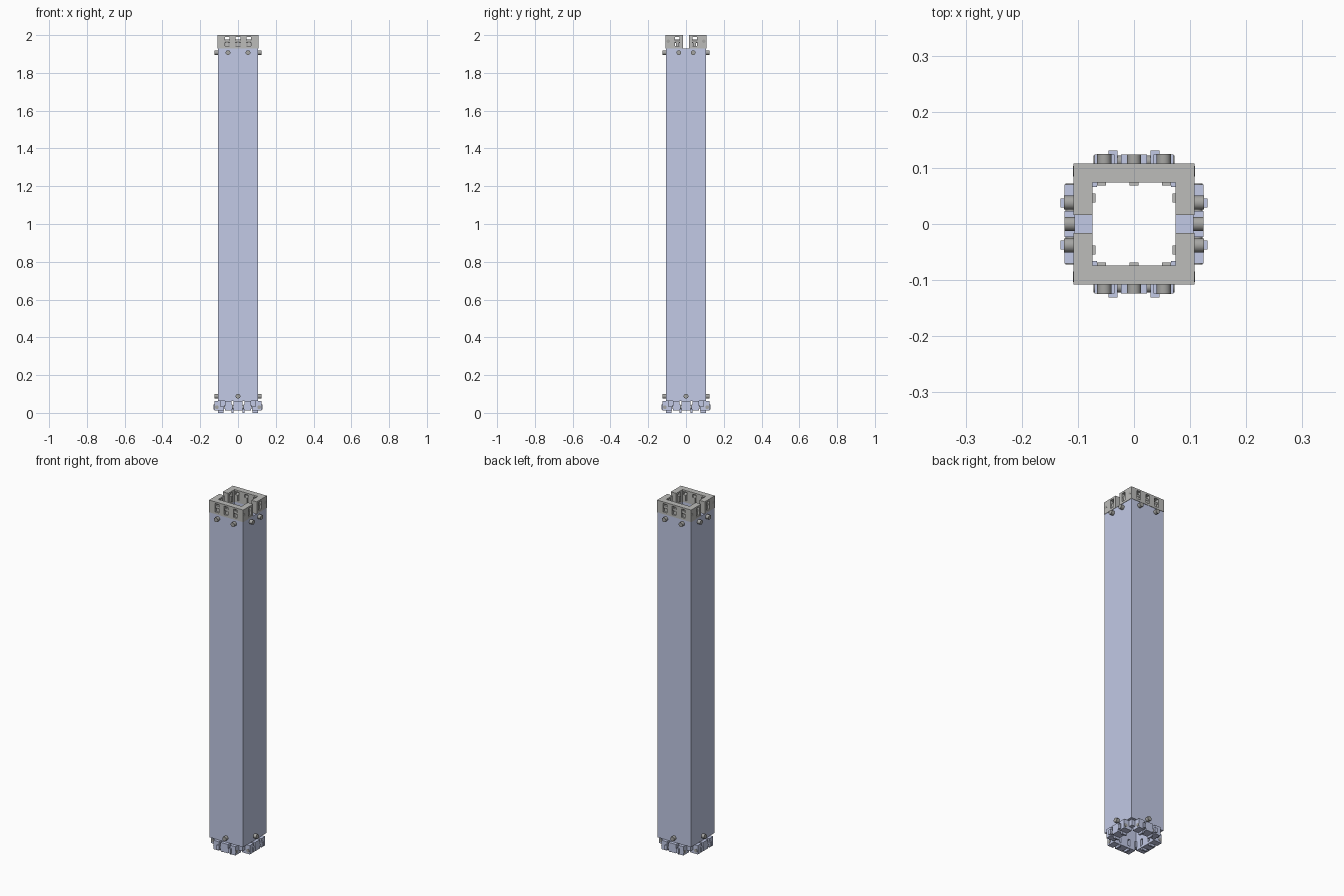
import bpy, bmesh, math
from mathutils import Matrix, Vector

if "Cube" in bpy.data.objects:
    bpy.data.objects.remove(bpy.data.objects["Cube"])


def material(name, srgb):
    m = bpy.data.materials.new(name)
    m.diffuse_color = [((c + 0.055) / 1.055) ** 2.4 for c in srgb] + [1.0]
    m.use_nodes = True
    m.node_tree.nodes["Principled BSDF"].inputs["Base Color"].default_value = m.diffuse_color
    return m


BLUE = material("pale blue", (0.76, 0.79, 0.90))
GREY = material("light grey", (0.74, 0.74, 0.73))
STEEL = material("steel grey", (0.65, 0.65, 0.64))


def box(bm, x, y, z):
    """Box from three (low, high) ranges."""
    size = Matrix.Diagonal((x[1] - x[0], y[1] - y[0], z[1] - z[0], 1))
    mid = Matrix.Translation((sum(x) / 2, sum(y) / 2, sum(z) / 2))
    bmesh.ops.create_cube(bm, size=1, matrix=mid @ size)


def rod(bm, a, b, r):
    """Cylinder between two points."""
    a, b = Vector(a), Vector(b)
    turn = (b - a).to_track_quat('Z', 'Y').to_matrix().to_4x4()
    bmesh.ops.create_cone(bm, cap_ends=True, segments=20, radius1=r, radius2=r,
                          depth=(b - a).length,
                          matrix=Matrix.Translation((a + b) / 2) @ turn)


def finish(bm, name, mat, turns=(0,)):
    """Make an object, repeated around z by the given quarter turns."""
    me = bpy.data.meshes.new(name)
    bm.to_mesh(me)
    bm.free()
    me.materials.append(mat)
    for t in turns:
        ob = bpy.data.objects.new(name, me if t == turns[0] else me.copy())
        ob.rotation_euler.z = t * math.pi / 2
        bpy.context.collection.objects.link(ob)
        bpy.ops.object.select_all(action='DESELECT')
        ob.select_set(True)
        bpy.context.view_layer.objects.active = ob
        bpy.ops.object.shade_smooth_by_angle(angle=math.radians(35))


OUT, INN, TUBE = 0.108, 0.074, 0.106
ALL = (0, 1, 2, 3)

# Long square tube, extruded from a ring profile
bm = bmesh.new()
rings = []
for r in (TUBE, INN):
    for z in (0.063, 1.93):
        rings.append([bm.verts.new((sx * r, sy * r, z))
                      for sx, sy in ((-1, -1), (1, -1), (1, 1), (-1, 1))])
for a, b in ((0, 1), (1, 3), (3, 2), (2, 0)):
    for i in range(4):
        j = (i + 1) % 4
        bm.faces.new((rings[a][i], rings[a][j], rings[b][j], rings[b][i]))
bmesh.ops.recalc_face_normals(bm, faces=bm.faces)
finish(bm, "square_tube", BLUE)

# Top cap half: slotted wall with two short side walls
LOW, HIGH = (1.93, 1.942), (1.99, 2.0)
MID = (LOW[1], HIGH[0])
bm = bmesh.new()
wall = (-OUT, -INN)
for z in (LOW, HIGH):
    box(bm, (-OUT, OUT), wall, z)
for x in ((-OUT, -0.07), (-0.046, -0.012), (0.012, 0.046), (0.07, OUT)):
    box(bm, x, wall, MID)
for s in (-1, 1):
    side = tuple(sorted((s * INN, s * OUT)))
    for z in (LOW, HIGH):
        box(bm, side, (-INN, -0.016), z)
    for y in ((-INN, -0.058), (-0.034, -0.016)):
        box(bm, side, y, MID)
finish(bm, "top_cap_half", GREY, (0, 2))

# Cross pins and latch tabs inside the cap slots
bm = bmesh.new()
rod(bm, (-0.1084, -0.094, 1.967), (0.1084, -0.094, 1.967), 0.009)
for s in (-1, 1):
    rod(bm, (s * 0.092, -0.07, 1.967), (s * 0.092, -0.03, 1.967), 0.009)
finish(bm, "cap_pins", STEEL, (0, 2))
bm = bmesh.new()
for x in (-0.058, 0, 0.058):
    box(bm, (x - 0.008, x + 0.008), (-0.1, -0.069), (1.942, 1.975))
for s in (-1, 1):
    side = tuple(sorted((s * 0.069, s * 0.1)))
    box(bm, side, (-0.054, -0.038), (1.942, 1.975))
finish(bm, "cap_latches", GREY, (0, 2))


def screw(bm, x, z, tip):
    rod(bm, (x, -0.076, z), (x, -tip, z), 0.0125)


# Screw heads below the cap and above the base
for name, x, turns in (("front_screws", 0.053, (0, 2)), ("side_screws", 0.038, (1, 3))):
    bm = bmesh.new()
    for s in (-1, 1):
        screw(bm, s * x, 1.907, 0.125)
    finish(bm, name, STEEL, turns)
bm = bmesh.new()
screw(bm, 0, 0.088, 0.124)
finish(bm, "base_screw", STEEL, ALL)

# Base hinge bracket on each side: three broad lugs joined by a thin rail
bm = bmesh.new()
for y in ((-0.07, -0.035), (-0.023, 0.023), (0.035, 0.07)):
    box(bm, (INN, 0.124), y, (0.012, 0.063))
box(bm, (INN, 0.10), (-0.07, 0.07), (0.012, 0.022))
for s in (-1, 1):
    box(bm, (0.10, 0.131), (s * 0.037 - 0.008, s * 0.037 + 0.008), (0.018, 0.045))
finish(bm, "base_bracket", BLUE, ALL)

# Corner posts between neighbouring brackets
bm = bmesh.new()
box(bm, (0.066, 0.092), (0.066, 0.092), (0.03, 0.063))
finish(bm, "base_corner", BLUE, ALL)

# Hinge pins in the base
bm = bmesh.new()
rod(bm, (0.112, -0.072, 0.03), (0.112, 0.072, 0.03), 0.010)
finish(bm, "hinge_pin", STEEL, ALL)

# Locking feet below the brackets
bm = bmesh.new()
for s in (-1, 1):
    box(bm, (0.076, 0.106), (s * 0.029 - 0.005, s * 0.029 + 0.005), (0.0, 0.028))
finish(bm, "locking_foot", BLUE, ALL)
